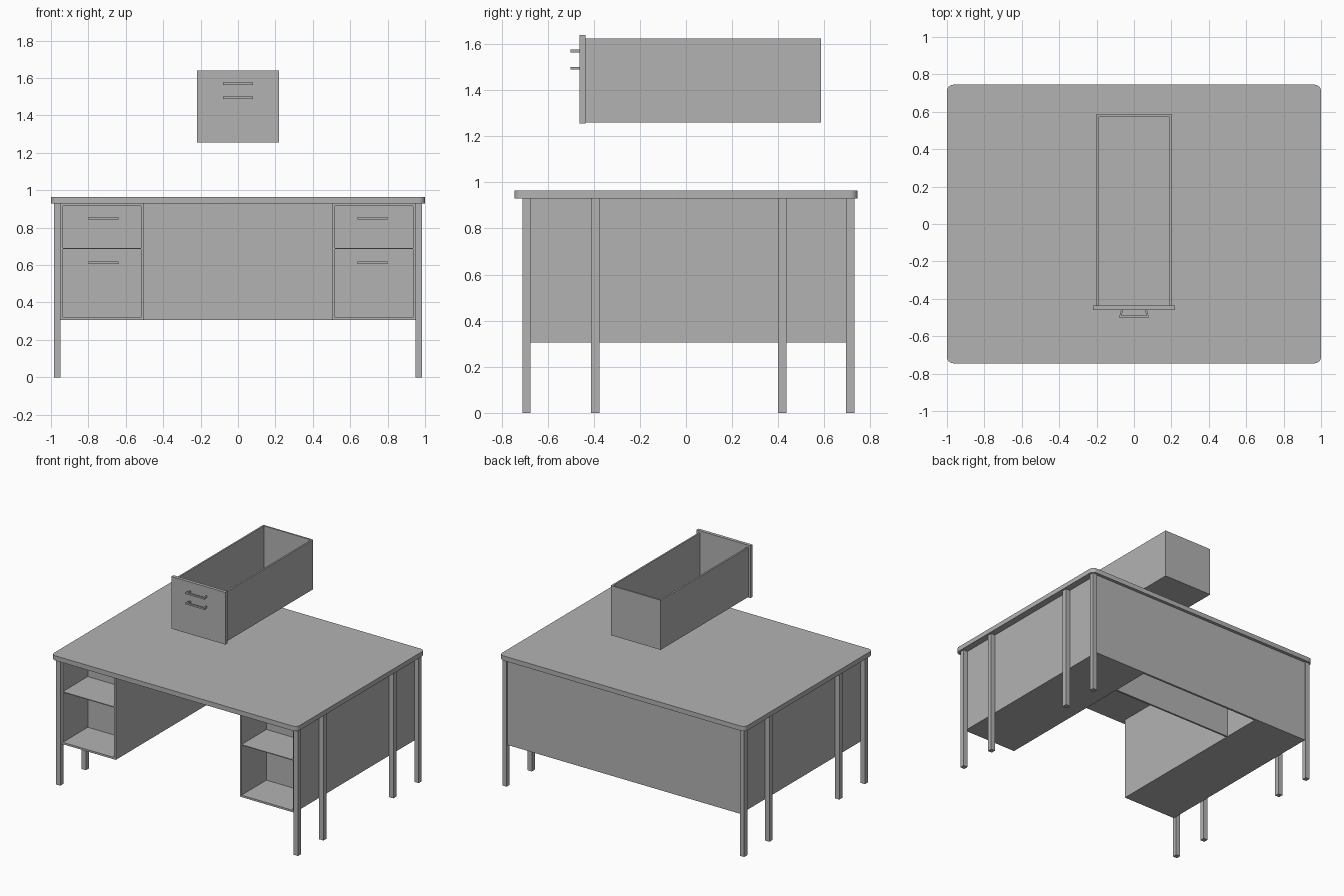
import bpy
import bmesh

cube = bpy.data.objects.get("Cube")
if cube:
    bpy.data.objects.remove(cube, do_unlink=True)

grey = bpy.data.materials.new("plain grey")
grey.use_nodes = True
COLOUR = (0.45, 0.45, 0.45, 1)
grey.diffuse_color = COLOUR
grey.node_tree.nodes["Principled BSDF"].inputs["Base Color"].default_value = COLOUR


def add(name, bm):
    bmesh.ops.recalc_face_normals(bm, faces=bm.faces)
    mesh = bpy.data.meshes.new(name)
    bm.to_mesh(mesh)
    bm.free()
    mesh.materials.append(grey)
    obj = bpy.data.objects.new(name, mesh)
    bpy.context.collection.objects.link(obj)
    return obj


def box(name, xs, ys, zs, corner=0):
    """Box between pairs of limits, with optional rounded upright edges."""
    bm = bmesh.new()
    bmesh.ops.create_cube(bm, size=1)
    for v in bm.verts:
        for i, (a, b) in enumerate((xs, ys, zs)):
            v.co[i] = a if v.co[i] < 0 else b
    if corner:
        upright = [e for e in bm.edges
                   if abs(e.verts[0].co.z - e.verts[1].co.z) > 1e-4]
        bmesh.ops.bevel(bm, geom=upright, offset=corner, segments=6,
                        profile=0.5, affect='EDGES')
    return add(name, bm)


def handle(name, x, y, z):
    """Flat pull with splayed arms, mounted on a surface facing -y."""
    half = [(0.08, -0.04), (0.07, 0), (0.06, 0), (0.066, -0.029)]
    outline = half + [(-px, py) for px, py in reversed(half)]
    bm = bmesh.new()
    face = bm.faces.new([bm.verts.new((x + px, y + py, z - 0.006))
                         for px, py in outline])
    out = bmesh.ops.extrude_face_region(bm, geom=[face])
    top = [g for g in out["geom"] if isinstance(g, bmesh.types.BMVert)]
    bmesh.ops.translate(bm, verts=top, vec=(0, 0, 0.012))
    return add(name, bm)


# Main levels of the desk
LOW, TOP = 0.305, 0.93
FRONT, MID, REAR, BACK = -0.70, -0.41, 0.40, 0.72
IN, OUT, WALL = 0.505, 0.95, 0.014

# Desktop with rounded corners
desktop = box("desktop", (-1, 1), (-0.745, 0.745), (TOP, 0.965), corner=0.035)
bpy.ops.object.select_all(action='DESELECT')
desktop.select_set(True)
bpy.context.view_layer.objects.active = desktop
bpy.ops.object.shade_smooth_by_angle()

for side, s in (("left", 1), ("right", -1)):
    def span(a, b):
        return tuple(sorted((s * a, s * b)))

    # Legs along the outer side
    for i, y in enumerate((-0.692, -0.394, 0.418, 0.712)):
        box(f"{side}_leg_{i + 1}", span(OUT, 0.985),
            (y - 0.018, y + 0.018), (0, TOP))

    # Pedestal body and rear section
    box(f"{side}_pedestal", span(IN, OUT), (MID, REAR), (LOW, TOP))
    box(f"{side}_rear_section", span(IN, OUT), (REAR, BACK), (LOW, TOP))

    # Open shelf unit in front of the pedestal
    shelf_y = (FRONT, MID)
    box(f"{side}_shelf_inner_wall", span(IN, IN + WALL), shelf_y, (LOW, TOP))
    box(f"{side}_shelf_outer_wall", span(OUT - WALL, OUT), shelf_y, (LOW, TOP))
    inner = span(IN + WALL, OUT - WALL)
    box(f"{side}_shelf_floor", inner, shelf_y, (LOW, LOW + WALL))
    box(f"{side}_shelf_ceiling", inner, shelf_y, (TOP - WALL, TOP))
    box(f"{side}_shelf_board", inner, shelf_y, (0.686, 0.692))

    # Handles on the recessed drawer fronts
    for level, z in (("upper", 0.85), ("lower", 0.612)):
        handle(f"{side}_{level}_handle", s * 0.72, MID, z)

# Panels closing the knee space and the back
box("knee_panel", (-IN, IN), (REAR, REAR + WALL), (LOW, TOP))
box("back_panel", (-OUT, OUT), (BACK - WALL, BACK + 0.002), (LOW, TOP))

# Separate open drawer above the desk
D0, D1, BASE, RIM, HALF, T = -0.437, 0.585, 1.26, 1.625, 0.203, 0.012
box("drawer_front", (-0.22, 0.22), (-0.461, D0), (1.256, 1.64))
box("drawer_bottom", (-HALF, HALF), (D0, D1), (BASE, BASE + T))
box("drawer_back", (-HALF, HALF), (D1 - T, D1), (BASE + T, RIM))
for side, s in (("left", 1), ("right", -1)):
    box(f"drawer_{side}_wall", sorted((s * HALF, s * (HALF - T))),
        (D0, D1 - T), (BASE + T, RIM))
for level, z in (("upper", 1.57), ("lower", 1.495)):
    handle(f"drawer_{level}_handle", 0, -0.461, z)
